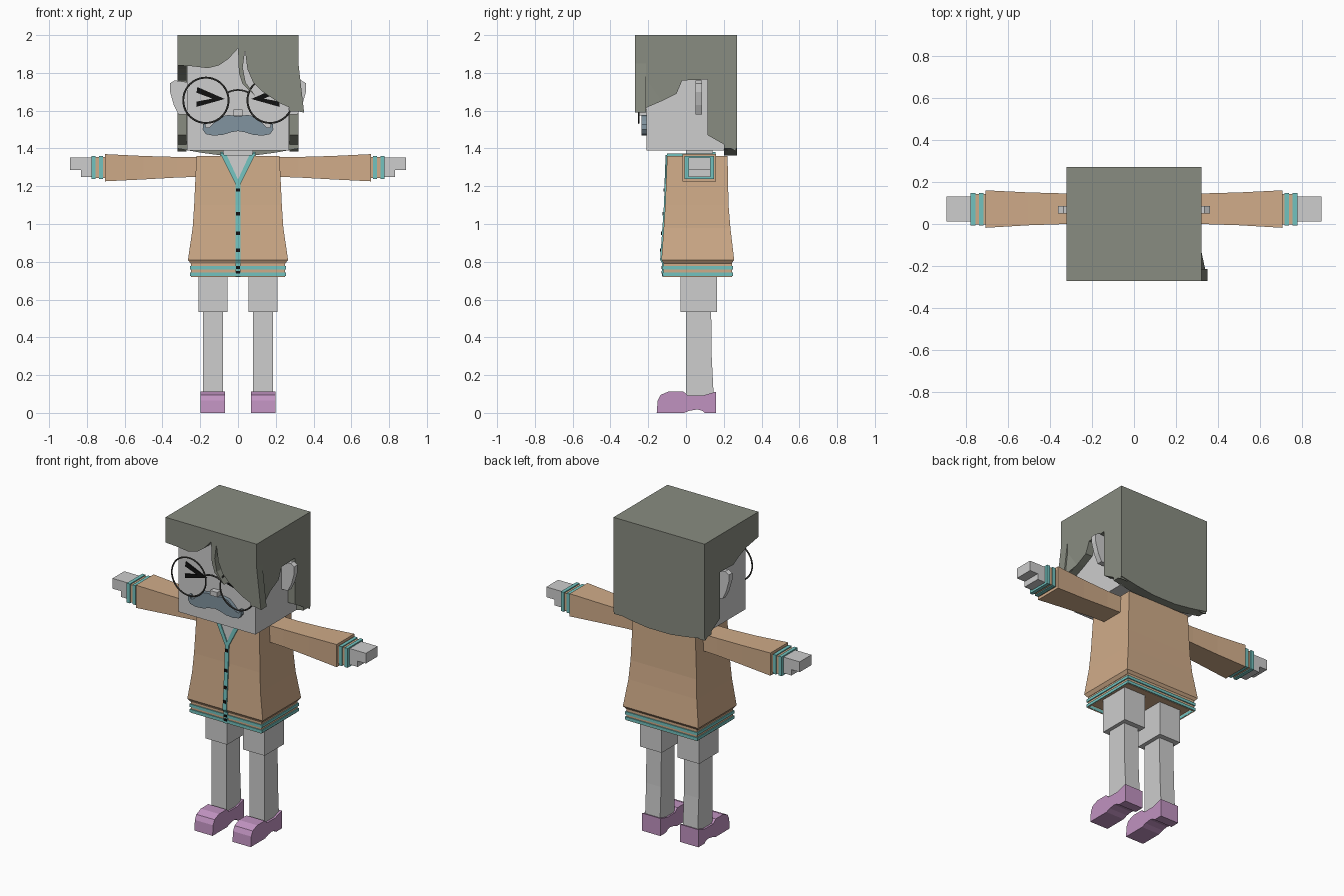
import bpy, bmesh
from mathutils import Vector, Matrix

if "Cube" in bpy.data.objects:
    bpy.data.objects.remove(bpy.data.objects["Cube"])


def material(name, r, g, b):
    m = bpy.data.materials.new(name)
    m.use_nodes = True
    m.diffuse_color = (r, g, b, 1)
    bsdf = m.node_tree.nodes["Principled BSDF"]
    bsdf.inputs["Base Color"].default_value = (r, g, b, 1)
    bsdf.inputs["Roughness"].default_value = 0.9
    return m


SKIN = material("pale grey skin", .61, .61, .61)
HAIR = material("grey green hair", .25, .265, .22)
TAN = material("tan cloth", .63, .41, .25)
TEAL = material("teal trim", .17, .54, .52)
PINK = material("pink shoe", .53, .29, .53)
BLUE = material("blue grey moustache", .22, .295, .35)
BLACK = material("black", .005, .005, .005)
WIRE = material("dark wire", .06, .06, .055)


def finish(name, bm, mat):
    bmesh.ops.recalc_face_normals(bm, faces=bm.faces[:])
    mesh = bpy.data.meshes.new(name)
    bm.to_mesh(mesh)
    bm.free()
    mesh.materials.append(mat)
    ob = bpy.data.objects.new(name, mesh)
    bpy.context.collection.objects.link(ob)
    return ob


def place(axis, t, u, v):
    """Point at t along the axis, u and v across it in xyz order."""
    return {"x": (t, u, v), "y": (u, t, v), "z": (u, v, t)}[axis]


def prism(name, outline, axis, lo, hi, mat, lean=None):
    """Outline extruded along an axis, optionally leaned to follow a slope."""
    bm = bmesh.new()
    a, b = [[bm.verts.new(place(axis, t, u, v)) for u, v in outline] for t in (lo, hi)]
    bm.faces.new(a)
    bm.faces.new(b)
    for i in range(len(a)):
        j = (i + 1) % len(a)
        bm.faces.new((a[i], a[j], b[j], b[i]))
    if lean:
        for v in bm.verts:
            v.co.y += lean(v.co.z)
    return finish(name, bm, mat)


def loft(name, rings, axis, mat, recess=0):
    """Skin over rectangular rings (t, u0, u1, v0, v1)."""
    bm = bmesh.new()
    loops = [[bm.verts.new(place(axis, t, u, v))
              for u, v in ((a, c), (b, c), (b, d), (a, d))] for t, a, b, c, d in rings]
    for p, q in zip(loops, loops[1:]):
        for i in range(4):
            j = (i + 1) % 4
            bm.faces.new((p[i], p[j], q[j], q[i]))
    first = bm.faces.new(loops[0])
    bm.faces.new(loops[-1])
    if recess:
        bmesh.ops.inset_region(bm, faces=[first], thickness=.02)
        for v in first.verts:
            v.co.z += recess
    return finish(name, bm, mat)


def box(name, x, y, z, mat):
    return loft(name, [(z[0], *x, *y), (z[1], *x, *y)], "z", mat)


def span(s, a, b):
    return tuple(sorted((s * a, s * b)))


def flip(s, pts):
    return [(s * u, v) for u, v in pts]


# Head and neck
box("head", (-.27, .27), (-.21, .22), (1.39, 1.96), SKIN)
box("neck", (-.08, .08), (0, .14), (1.33, 1.40), SKIN)
box("nose", (-.025, .025), (-.245, -.2), (1.575, 1.605), SKIN)

# Hair: top, fringe, sides and back
box("hair_top", (-.32, .32), (-.27, .27), (1.94, 2), HAIR)
fringe = [(-.32, 2), (-.32, 1.84), (-.24, 1.835), (-.16, 1.825), (-.1, 1.84), (-.05, 1.875),
          (0, 1.93), (.005, 1.8), (.025, 1.74), (.09, 1.68), (.04, 1.75), (.025, 1.83),
          (.037, 1.92), (.05, 1.82), (.08, 1.75), (.13, 1.7), (.22, 1.64), (.3, 1.605),
          (.35, 1.59), (.32, 1.85), (.32, 2)]
prism("hair_fringe", fringe, "y", -.27, -.213, HAIR)
behind_ear = [(-.02, 1.76), (.115, 1.765), (.115, 1.47), (.265, 1.385), (.265, 2), (-.265, 2)]
prism("left_hair_side", [(-.265, 1.595), (-.2, 1.62), (-.12, 1.655), (-.05, 1.69)] + behind_ear,
      "x", .272, .32, HAIR)
prism("right_hair_side", [(-.265, 1.84), (-.15, 1.82), (-.07, 1.79)] + behind_ear,
      "x", -.32, -.272, HAIR)
prism("hair_back", [(-.32, 2), (-.32, 1.4), (-.2, 1.378), (-.08, 1.362), (.08, 1.362),
                    (.2, 1.378), (.32, 1.4), (.32, 2)], "y", .2, .27, HAIR)
bm = bmesh.new()
for co in ((.32, -.13, 1.65), (.32, -.27, 1.85), (.35, -.27, 1.59), (.3, -.27, 1.6)):
    bm.verts.new(co)
bmesh.ops.convex_hull(bm, input=bm.verts[:])
finish("hair_flick", bm, HAIR)

# Ears, eyes and moustache
ear = [(.26, 1.58), (.315, 1.58), (.34, 1.63), (.36, 1.7), (.36, 1.745), (.335, 1.76), (.26, 1.75)]
eye = [(.07, 1.662), (.215, 1.725), (.22, 1.695), (.135, 1.664), (.22, 1.648), (.22, 1.62)]
whisker = [(0, 1.57), (.05, 1.577), (.09, 1.57), (.12, 1.545), (.15, 1.512), (.17, 1.51),
           (.172, 1.53), (.185, 1.53), (.187, 1.5), (.17, 1.476), (.13, 1.468), (.08, 1.472),
           (.04, 1.485), (0, 1.492)]
for s, side in ((1, "left"), (-1, "right")):
    prism(side + "_ear", flip(s, ear), "y", .05, .085, SKIN)
    prism(side + "_eye", flip(s, eye), "y", -.217, -.208, BLACK)
    prism(side + "_moustache", flip(s, whisker), "y", -.235, -.205, BLUE)

    # Spectacle rims
    bpy.ops.mesh.primitive_torus_add(major_radius=.12, minor_radius=.005, major_segments=40,
                                     minor_segments=6, location=(s * .17, -.25, 1.655),
                                     rotation=(1.5708, 0, 0))
    rim = bpy.context.object
    rim.name = side + "_spectacle_rim"
    rim.data.materials.append(WIRE)
    bpy.ops.object.shade_smooth_by_angle()

# Spectacle bridge
curve = bpy.data.curves.new("spectacle_bridge", "CURVE")
curve.dimensions = "3D"
curve.bevel_depth = .005
curve.bevel_resolution = 1
path = curve.splines.new("POLY")
points = [(-.06, 1.695), (-.03, 1.706), (0, 1.71), (.03, 1.706), (.06, 1.695)]
path.points.add(len(points) - 1)
for p, (x, z) in zip(path.points, points):
    p.co = (x, -.255, z, 1)
curve.materials.append(WIRE)
bpy.context.collection.objects.link(bpy.data.objects.new("spectacle_bridge", curve))

# Cardigan body
body = [(.79, -.25, .25, -.118, .24), (.81, -.265, .265, -.13, .255), (.98, -.24, .24, -.118, .235),
        (1.1, -.232, .232, -.11, .225), (1.36, -.22, .22, -.1, .22)]
loft("cardigan_body", body, "z", TAN)


def front(z):
    """Depth of the cardigan front at a height."""
    for lower, upper in zip(body, body[1:]):
        if z <= upper[0]:
            k = (z - lower[0]) / (upper[0] - lower[0])
            return lower[3] + (upper[3] - lower[3]) * k
    return body[-1][3]


# Hem and its raised stripes
loft("hem", [(.72, -.248, .248, -.118, .243), (.8, -.248, .248, -.118, .243)], "z", TAN, .03)
for z in (.735, .768):
    for name, x, y in (("front", (-.254, .254), (-.124, -.116)), ("back", (-.254, .254), (.241, .249)),
                       ("left", (.246, .254), (-.124, .249)), ("right", (-.254, -.246), (-.124, .249))):
        box("hem_stripe_" + name, x, y, (z - .009, z + .009), TEAL)

# Open neck, collar, placket and buttons
prism("open_neck", [(-.07, 1.362), (.07, 1.362), (0, 1.235)], "y", -.003, .004, SKIN, front)
for s in (1, -1):
    prism("collar_edge", flip(s, [(.06, 1.365), (.09, 1.365), (.012, 1.21), (0, 1.21), (0, 1.235)]),
          "y", -.008, .004, TEAL, front)
    box("collar_side", span(s, .075, .092), (-.1, .15), (1.355, 1.372), TEAL)
box("collar_back", (-.092, .092), (.14, .155), (1.355, 1.38), TEAL)
levels = [.79, .81, .98, 1.1, 1.22]
for a, b in zip(levels, levels[1:]):
    prism("placket", [(-.013, a), (.013, a), (.013, b), (-.013, b)], "y", -.007, .003, TEAL, front)
box("hem_placket", (-.013, .013), (-.126, -.11), (.722, .792), TEAL)
for z in (1.18, 1.055, .95, .862):
    box("button", (-.01, .01), (front(z) - .011, front(z)), (z - .009, z + .009), BLACK)
for z in (.77, .745):
    box("hem_button", (-.01, .01), (-.13, -.12), (z - .007, z + .007), BLACK)

# Limbs
sole = [(-.155, 0), (-.01, 0), (.02, .012), (.06, .018), (.085, .012), (.1, 0), (.158, 0),
        (.158, .112), (.09, .092), (.01, .092), (-.015, .114), (-.09, .114), (-.135, .095),
        (-.15, .065)]
sleeve = [(.2, 0, .145, 1.25, 1.355), (.32, 0, .145, 1.246, 1.355),
          (.5, -.006, .15, 1.236, 1.36), (.705, -.018, .16, 1.226, 1.37)]
for s, side in ((1, "left"), (-1, "right")):
    loft(side + "_sleeve", [(s * r[0], *r[1:]) for r in sleeve], "x", TAN)
    box(side + "_cuff", span(s, .7, .775), (-.002, .142), (1.243, 1.354), TAN)
    for x in (.725, .765):
        box(side + "_cuff_stripe", span(s, x - .011, x + .011), (-.008, .148), (1.237, 1.36), TEAL)
    box(side + "_palm", span(s, .77, .89), (.012, .13), (1.287, 1.352), SKIN)
    box(side + "_thumb", span(s, .77, .832), (.012, .13), (1.25, 1.287), SKIN)
    box(side + "_thigh", span(s, .055, .208), (-.03, .165), (.535, .77), SKIN)
    x = span(s, .08, .185)
    loft(side + "_shin", [(.06, *x, 0, .148), (.3, *x, 0, .136), (.55, *x, 0, .133)], "z", SKIN)
    prism(side + "_shoe", sole, "x", *span(s, .07, .198), PINK)
